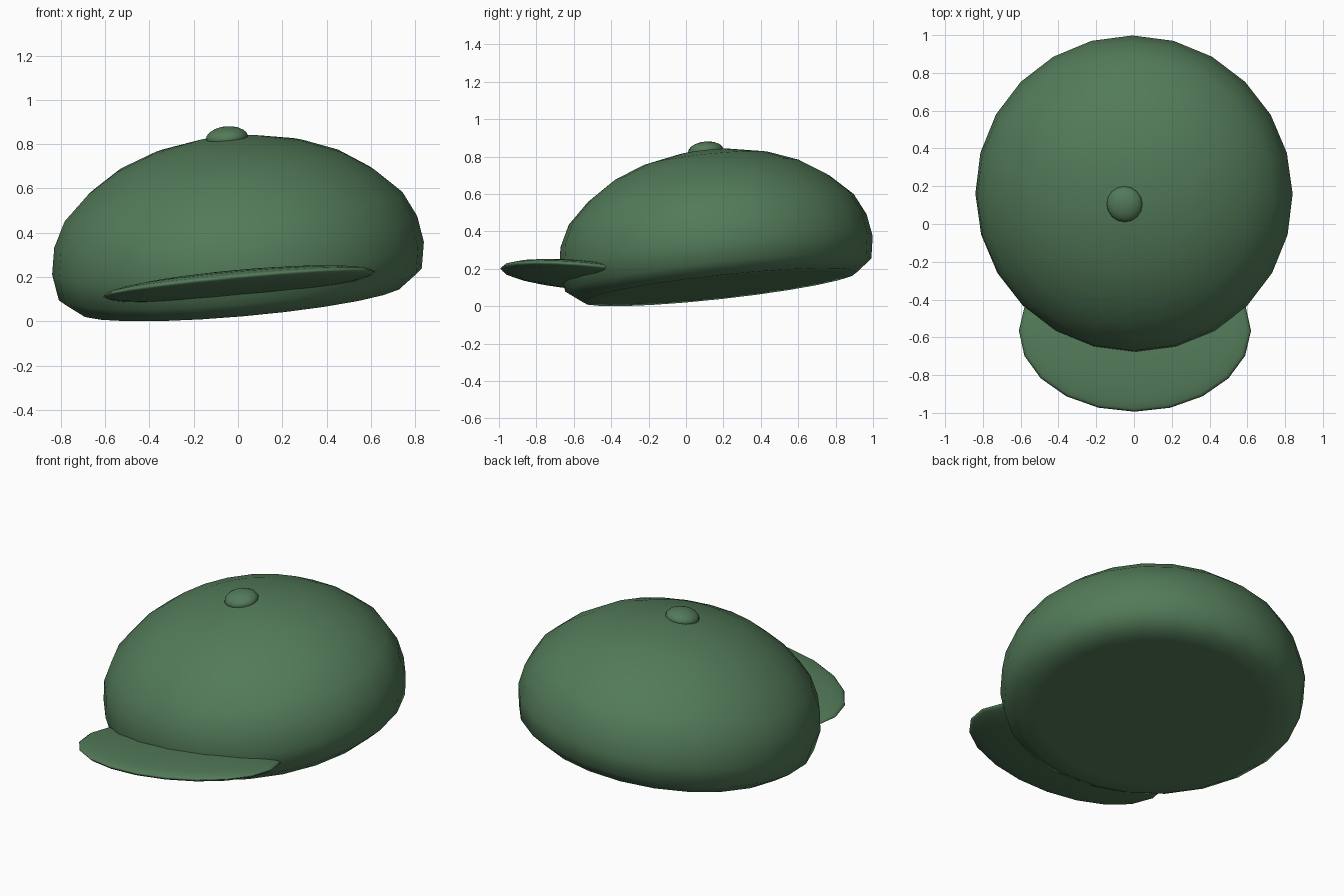
import bpy, bmesh
from math import sin, cos, pi, radians

cube = bpy.data.objects.get("Cube")
if cube:
    bpy.data.objects.remove(cube, do_unlink=True)

green = bpy.data.materials.new("cap_green")
green.use_nodes = True
colour = (0.085, 0.195, 0.098, 1)
green.diffuse_color = colour
green.node_tree.nodes["Principled BSDF"].inputs["Base Color"].default_value = colour


def lathe(name, profile, sides, scale, location, tilt):
    """Spin (radius, height) rings about z; the first and last points are poles."""
    bm = bmesh.new()
    rings = []
    for r, z in profile[1:-1]:
        rings.append([bm.verts.new((r * sin(2 * pi * i / sides),
                                    r * cos(2 * pi * i / sides), z))
                      for i in range(sides)])
    bottom = bm.verts.new((0, 0, profile[0][1]))
    top = bm.verts.new((0, 0, profile[-1][1]))
    for i in range(sides):
        j = (i + 1) % sides
        for low, high in zip(rings, rings[1:]):
            bm.faces.new((low[i], low[j], high[j], high[i]))
        bm.faces.new((bottom, rings[0][j], rings[0][i]))
        bm.faces.new((top, rings[-1][i], rings[-1][j]))
    bmesh.ops.recalc_face_normals(bm, faces=bm.faces[:])
    for f in bm.faces:
        f.smooth = True
    mesh = bpy.data.meshes.new(name)
    bm.to_mesh(mesh)
    bm.free()
    mesh.materials.append(green)
    obj = bpy.data.objects.new(name, mesh)
    bpy.context.collection.objects.link(obj)
    obj.scale = scale
    obj.location = location
    obj.rotation_euler = [radians(a) for a in tilt]
    return obj


def ball(steps):
    return [(cos(a), sin(a)) for a in
            [pi * k / steps - pi / 2 for k in range(steps + 1)]]


# Cap dome with a flattened underside
dome = [(0, -0.185), (0.35, -0.185), (0.64, -0.185), (0.737, -0.185),
        (0.823, -0.12), (0.843, 0), (0.823, 0.12), (0.766, 0.235),
        (0.65, 0.346), (0.51, 0.438), (0.344, 0.503), (0.15, 0.542), (0, 0.55)]
lathe("cap_dome", dome, 24, (1, 1, 1), (0, 0.16, 0.285), (6.2, -5, 0))

# Thin lens-shaped brim, tipped up at the front
lathe("brim", ball(12), 20, (0.617, 0.43, 0.055), (0.005, -0.565, 0.168), (-4.6, -5.2, 0))

# Button on the crown
lathe("crown_button", ball(10), 16, (0.095, 0.095, 0.05), (-0.05, 0.105, 0.83), (6.2, -5, 0))
